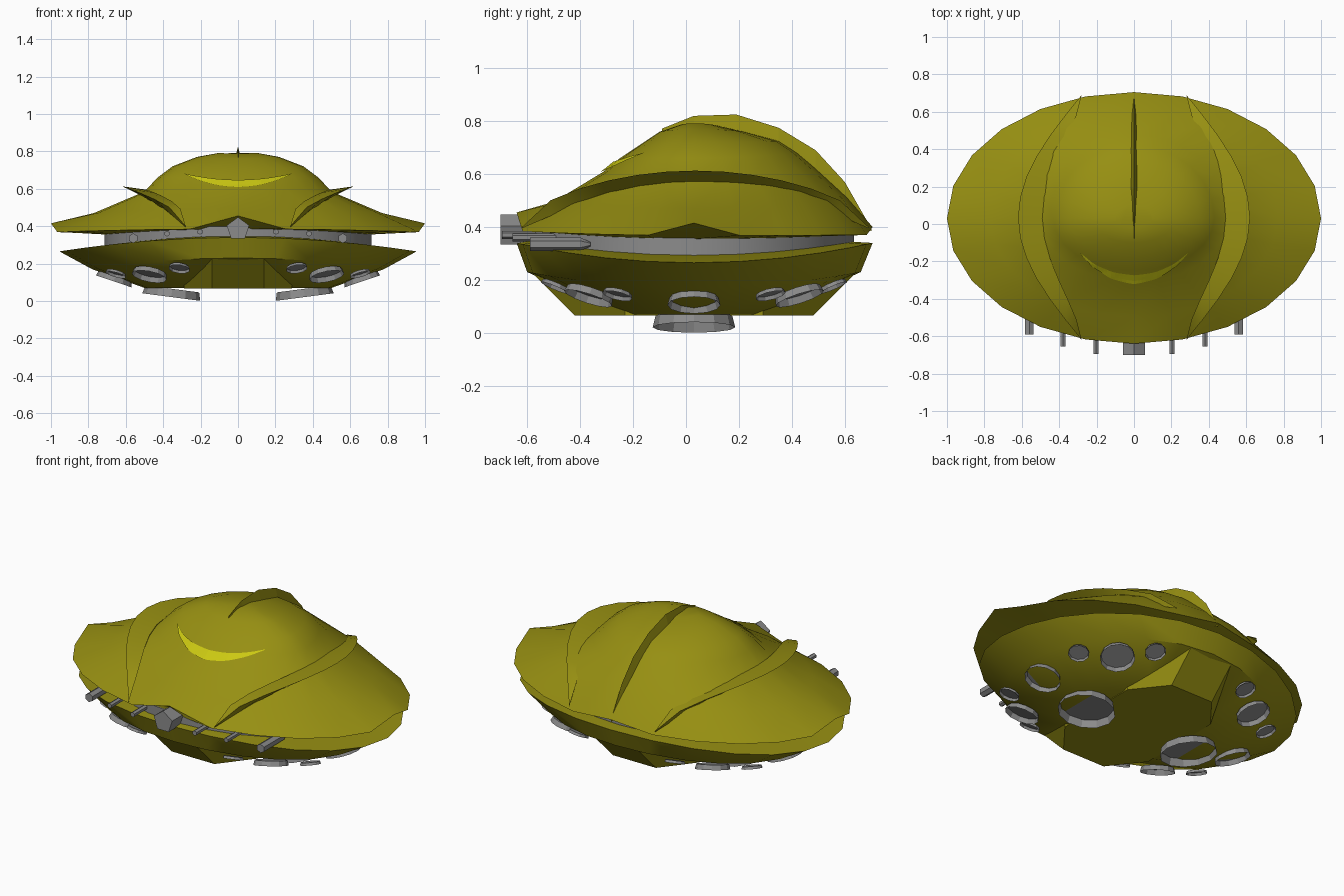
import bpy, bmesh
from math import sin, cos, pi, radians
from mathutils import Vector
from mathutils.bvhtree import BVHTree

if "Cube" in bpy.data.objects:
    bpy.data.objects.remove(bpy.data.objects["Cube"])


def material(name, rgb):
    m = bpy.data.materials.new(name)
    m.diffuse_color = (*rgb, 1)
    m.use_nodes = True
    m.node_tree.nodes["Principled BSDF"].inputs["Base Color"].default_value = m.diffuse_color
    return m


OLIVE = material("olive_paint", (0.307, 0.275, 0.006))
YELLOW = material("bright_yellow", (0.60, 0.58, 0.006))
GREY = material("dark_grey_metal", (0.26, 0.26, 0.26))
CY = 0.03   # centre of the hull in y
N = 24


def loft(name, rings, mat=GREY, smooth=35, caps=(True, True), flip=False):
    """Skin equal-length vertex rings and cap the chosen ends."""
    bm = bmesh.new()
    vs = [[bm.verts.new(p) for p in r] for r in rings]
    n = len(vs[0])
    for a, b in zip(vs, vs[1:]):
        for i in range(n):
            j = (i + 1) % n
            bm.faces.new((a[i], a[j], b[j], b[i]))
    if caps[0]:
        bm.faces.new(vs[0][::-1])
    if caps[1]:
        bm.faces.new(vs[-1])
    bmesh.ops.dissolve_degenerate(bm, edges=bm.edges, dist=1e-5)
    bmesh.ops.recalc_face_normals(bm, faces=bm.faces)
    if flip:
        bmesh.ops.reverse_faces(bm, faces=bm.faces)
    return finish(name, bm, mat, smooth)


def finish(name, bm, mat, smooth=0):
    me = bpy.data.meshes.new(name)
    bm.to_mesh(me)
    bm.free()
    ob = bpy.data.objects.new(name, me)
    bpy.context.collection.objects.link(ob)
    me.materials.append(mat)
    if smooth:
        bpy.ops.object.select_all(action='DESELECT')
        ob.select_set(True)
        bpy.context.view_layer.objects.active = ob
        bpy.ops.object.shade_smooth_by_angle(angle=radians(smooth))
    return ob


def oval(a, yf, yb, zs, zf, zb, peaks=(0, 0, 0)):
    """Oval ring: half width, front y, back y, heights at side/front/back, corner peaks."""
    pts = []
    for i in range(N):
        t = 2 * pi * i / N
        c, s = cos(t), sin(t)
        ye, ze = (yb, zb) if s > 0 else (yf, zf)
        z = zs * c * c + ze * s * s
        if i % (N // 2) == 0:
            z += peaks[0]
        elif i == 3 * N // 4:
            z += peaks[1]
        elif i == N // 4:
            z += peaks[2]
        pts.append((a * c, CY + abs(s) * (ye - CY), z))
    return pts


# Upper hull: underside lip, peaked rim, shoulder and dome
upper = loft("upper_hull", [
    oval(0.70, -0.58, 0.62, 0.355, 0.385, 0.37),
    oval(1.00, -0.64, 0.705, 0.368, 0.385, 0.37, (0.047, 0.07, 0.03)),
    oval(0.77, -0.50, 0.61, 0.47, 0.495, 0.51),
    oval(0.50, -0.31, 0.48, 0.585, 0.61, 0.63),
    oval(0.43, -0.25, 0.42, 0.66, 0.66, 0.68),
    oval(0.35, -0.19, 0.35, 0.72, 0.70, 0.725),
    oval(0.22, -0.10, 0.22, 0.77, 0.76, 0.76),
    oval(0.10, -0.02, 0.11, 0.792, 0.787, 0.785)], OLIVE)

# Lower hull: shallow dish with a flat floor
loft("lower_hull", [
    oval(0.70, -0.58, 0.62, 0.295, 0.35, 0.345),
    oval(0.955, -0.64, 0.705, 0.265, 0.34, 0.34),
    oval(0.78, -0.60, 0.66, 0.17, 0.23, 0.23),
    oval(0.50, -0.25, 0.31, 0.07, 0.07, 0.07)], OLIVE)


# Faceted keel: eight-sided floor rising to the hull at front and back
def keel_ring(end, z_end, z_side):
    quarter = [(0.14, end, z_end), (0.29, 0.26, z_side)]
    right = [(x, CY - d, z) for x, d, z in quarter] + \
            [(x, CY + d, z) for x, d, z in quarter[::-1]]
    return right + [(-x, y, z) for x, y, z in right[::-1]]


loft("keel", [keel_ring(0.61, 0.225, 0.085), keel_ring(0.45, 0.066, 0.066)], OLIVE, smooth=0)

# Grey band between the hulls
loft("middle_band", [oval(0.715, -0.60, 0.635, 0.275, 0.33, 0.30),
                     oval(0.715, -0.60, 0.635, 0.37, 0.40, 0.38)])

# Crescent side fins
STEPS = 12
for side, label in ((1, "right"), (-1, "left")):
    rings = []
    for i in range(STEPS + 1):
        t = i / STEPS
        s = max(sin(pi * t), 0)
        f, g = s ** 0.55, s ** 1.5
        y = -0.62 + 1.31 * t
        rings.append([(side * (0.28 + 0.34 * s), y, 0.40 + 0.213 * f),
                      (side * (0.28 + 0.21 * g), y, 0.40 + 0.195 * f),
                      (side * (0.28 + 0.21 * s), y, 0.395 + 0.16 * s ** 0.9)])
    loft(label + "_side_fin", rings, OLIVE, smooth=25)

# Thin dorsal fin: ridge line plus sunken base line
ridge = [(-0.09, 0.772, 0.74), (0.03, 0.82, 0.76), (0.19, 0.825, 0.75), (0.35, 0.775, 0.69),
         (0.49, 0.69, 0.59), (0.60, 0.57, 0.49), (0.68, 0.43, 0.39), (0.70, 0.40, 0.385)]
widths = [0.001, 0.012, 0.020, 0.024, 0.020, 0.014, 0.006, 0.001]
loft("dorsal_fin", [[(0, y, z), (w, y, b), (-w, y, b)]
                    for (y, z, b), w in zip(ridge, widths)], OLIVE, smooth=0)

# Crescent window strip projected onto the dome front
bm = bmesh.new()
bm.from_mesh(upper.data)
tree = BVHTree.FromBMesh(bm)
bm.free()
bm = bmesh.new()
rows = []
for i in range(29):
    u = i / 14 - 1
    lo, hi = 0.605 + 0.07 * u * u, 0.643 + 0.034 * u * u
    row = []
    for k in range(4):
        p = Vector((0.285 * u, -2, lo + (hi - lo) * k / 3))
        hit, normal = tree.ray_cast(p, Vector((0, 1, 0)))[:2]
        row.append(bm.verts.new(hit + normal * 0.006))
    rows.append(row)
for a, b in zip(rows, rows[1:]):
    for k in range(3):
        bm.faces.new((a[k], b[k], b[k + 1], a[k + 1]))
finish("front_window", bm, YELLOW)


# Thruster cups: thin open walls flaring out from a floor on the hull
def thruster(name, pos, axis, r, h, sides=12):
    q = Vector(axis).to_track_quat('Z', 'Y')

    def ring(rad, z):
        return [Vector(pos) + q @ Vector((rad * cos(2 * pi * i / sides),
                rad * sin(2 * pi * i / sides), z)) for i in range(sides)]
    loft(name, [ring(r * 0.93, -h), ring(r, 0)], smooth=20, caps=(True, False), flip=True)


for sx, lx in ((1, "right"), (-1, "left")):
    thruster(lx + "_main_thruster", (sx * 0.357, CY, 0.021), (sx * 0.13, 0, -1), 0.156, 0.044)
    thruster(lx + "_side_thruster", (sx * 0.665, CY, 0.105), (sx * 0.32, 0, -0.95), 0.10, 0.028)
    for sy, ly in ((-1, "front"), (1, "back")):
        for part, x, dy, z, r, h in (("medium", 0.475, 0.40, 0.130, 0.095, 0.028),
                                     ("inner", 0.315, 0.525, 0.170, 0.058, 0.015),
                                     ("outer", 0.655, 0.29, 0.140, 0.058, 0.015)):
            thruster(f"{lx}_{ly}_{part}_thruster", (sx * x, CY + sy * dy, z),
                     (sx * 0.4 * x, sy * 0.75 * dy, -0.93), r, h, 12 if r > 0.08 else 10)


# Forward-pointing barrels
def barrel(name, x, z, r, y0, y1, sides, tip=0):
    def ring(rad, y):
        return [(x + rad * sin(2 * pi * i / sides), y, z + rad * cos(2 * pi * i / sides))
                for i in range(sides)]
    rings = [ring(r, y0), ring(r, y1)]
    if tip:
        rings.append(ring(r * 0.3, y1 + tip))
    loft(name, rings, smooth=0)


barrel("centre_barrel", 0, 0.385, 0.063, -0.70, -0.55, 5)
for sx, lx in ((1, "right"), (-1, "left")):
    barrel(lx + "_inner_barrel", sx * 0.203, 0.37, 0.015, -0.695, -0.50, 6)
    barrel(lx + "_middle_barrel", sx * 0.38, 0.36, 0.015, -0.655, -0.45, 6)
    barrel(lx + "_outer_barrel", sx * 0.56, 0.335, 0.026, -0.59, -0.40, 6, 0.04)
